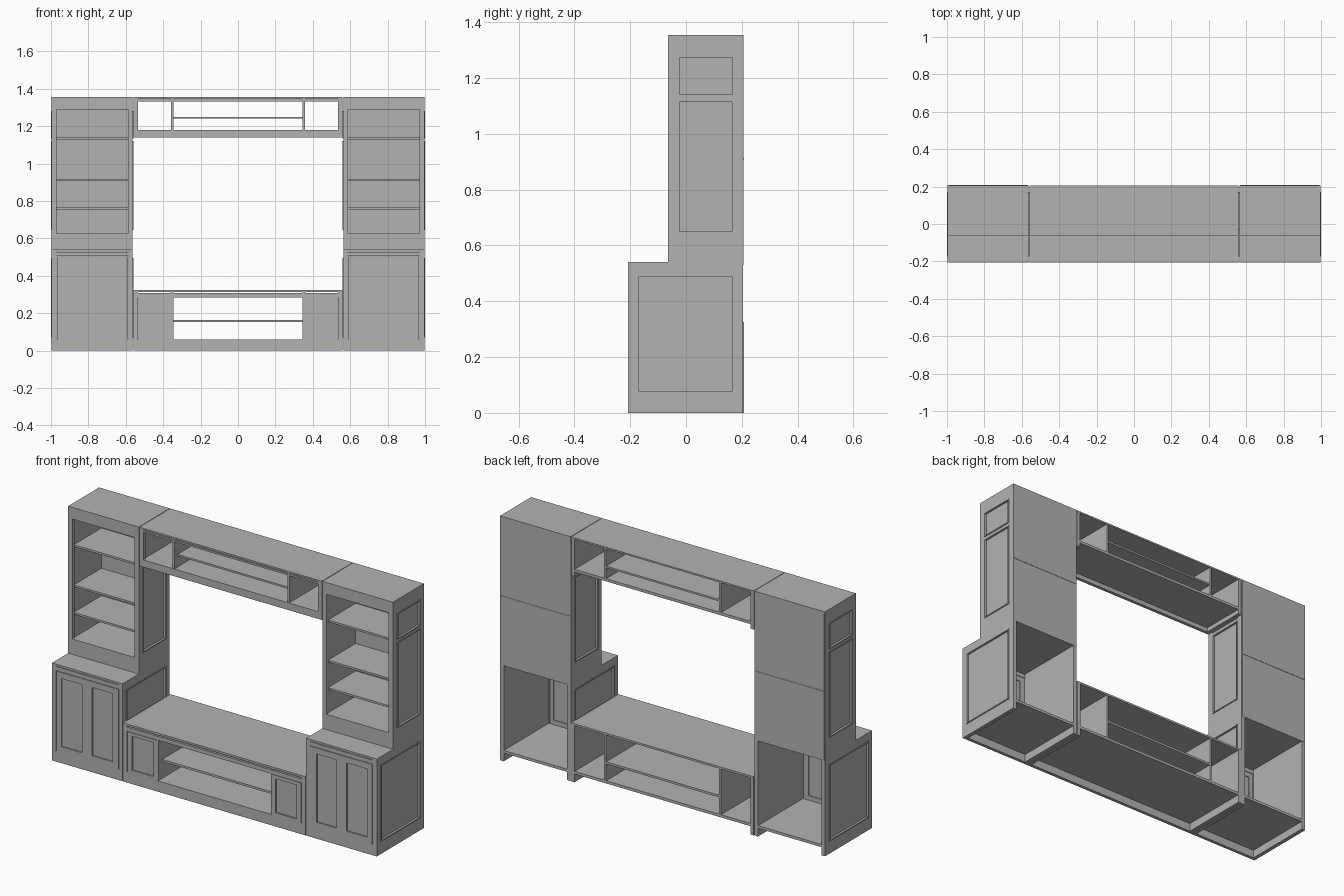
import bpy
import bmesh
from mathutils import Vector

if "Cube" in bpy.data.objects:
    bpy.data.objects.remove(bpy.data.objects["Cube"])

GREY = (0.45, 0.45, 0.45, 1)
paint = bpy.data.materials.new("grey_paint")
paint.use_nodes = True
paint.diffuse_color = GREY
paint.node_tree.nodes["Principled BSDF"].inputs["Base Color"].default_value = GREY


def finish(name, bm, mirror):
    bmesh.ops.recalc_face_normals(bm, faces=bm.faces[:])
    mesh = bpy.data.meshes.new(name)
    bm.to_mesh(mesh)
    bm.free()
    mesh.materials.append(paint)
    ob = bpy.data.objects.new(name, mesh)
    bpy.context.collection.objects.link(ob)
    if mirror:
        ob.modifiers.new("Mirror", 'MIRROR').use_mirror_merge = False


def board(name, x, y, z, mirror=False):
    """Plain box between the given limits."""
    lattice(name, 'x', y, z, [], x[0], x[1] - x[0], mirror)


def lattice(name, axis, us, vs, holes, at, thick, mirror=False):
    """Board cut on a grid, with (column, row) cells left open."""
    bm = bmesh.new()

    def place(u, v):
        return (at, u, v) if axis == 'x' else (u, at, v)

    grid = [[bm.verts.new(place(u, v)) for v in vs] for u in us]
    for i in range(len(us) - 1):
        for j in range(len(vs) - 1):
            if (i, j) not in holes:
                bm.faces.new((grid[i][j], grid[i + 1][j],
                              grid[i + 1][j + 1], grid[i][j + 1]))
    out = bmesh.ops.extrude_face_region(bm, geom=bm.faces[:])
    moved = [g for g in out["geom"] if isinstance(g, bmesh.types.BMVert)]
    shift = Vector((thick, 0, 0) if axis == 'x' else (0, thick, 0))
    bmesh.ops.translate(bm, verts=moved, vec=shift)
    finish(name, bm, mirror)


def trim(name, axis, u, v, at, thick, mirror=False):
    """Thin moulding around a panel."""
    w = 0.006
    lattice(name, axis, [u[0], u[0] + w, u[1] - w, u[1]],
            [v[0], v[0] + w, v[1] - w, v[1]], [(1, 1)], at, thick, mirror)


BACK = 0.205
LOW, UP = -0.207, -0.065          # front planes of base and upper units
IN, OUT = 0.563, 0.996            # tower sides
WALL = 0.022

# Tower walls: framed on the outer faces, with moulded recessed panels
for side, x, face in (("inner", IN, 1), ("outer", OUT, -1)):
    lattice(f"base_{side}_side", 'x', [LOW + 0.018, -0.175, 0.17, BACK],
            [0, 0.07, 0.495, 0.53], [(1, 1)], x, face * WALL, True)
    lattice(f"upper_{side}_side", 'x', [UP + 0.018, -0.03, 0.17, BACK],
            [0.54, 0.645, 1.12, 1.135, 1.28, 1.345],
            [(1, 1), (1, 3)], x, face * WALL, True)
    panels = (("base", (-0.175, 0.17), (0.07, 0.495)),
              ("upper", (-0.03, 0.17), (0.645, 1.12)),
              ("top", (-0.03, 0.17), (1.135, 1.28)))
    for label, y, z in panels:
        near, far = sorted((x + face * 0.008, x + face * WALL))
        board(f"{label}_{side}_panel", (near, far), y, z, True)
        trim(f"{label}_{side}_trim", 'x', y, z, x - face * 0.004, face * 0.012, True)

# Tower base: face frame, paired doors, top and floor
lattice("base_face_frame", 'y', [IN, 0.585, 0.97, OUT],
        [0, 0.06, 0.505, 0.527, 0.534], [(1, 1), (1, 3)], LOW, 0.018, True)
lattice("base_doors", 'y', [0.588, 0.62, 0.755, 0.805, 0.945, 0.967],
        [0.06, 0.085, 0.475, 0.502], [(1, 1), (3, 1)], LOW, 0.018, True)
for x in ((0.62, 0.755), (0.805, 0.945)):
    board("door_panel", x, (LOW + 0.008, LOW + 0.014), (0.085, 0.475), True)
    trim("door_trim", 'y', x, (0.085, 0.475), LOW, 0.008, True)
board("base_top", (IN, OUT), (LOW, BACK), (0.53, 0.54), True)
board("base_floor", (IN + WALL, OUT - WALL), (LOW + 0.018, BACK), (0.045, 0.06), True)

# Tower bookcase: face frame, shelves, back in two sheets, top
lattice("bookcase_face_frame", 'y', [IN, 0.588, 0.97, OUT],
        [0.54, 0.625, 1.29, 1.345], [(1, 1)], UP, 0.018, True)
for z in (0.625, 0.765, 0.917, 1.14):
    board("bookcase_shelf", (IN + WALL, OUT - WALL), (UP + 0.018, 0.197),
          (z - 0.011, z), True)
board("bookcase_back_lower", (IN + 0.004, OUT - 0.004), (0.195, 0.206), (0.53, 0.908), True)
board("bookcase_back_upper", (IN + 0.004, OUT - 0.004), (0.195, 0.206), (0.912, 1.345), True)
board("back_joint_strip", (IN + 0.004, OUT - 0.004), (0.2, 0.208), (0.906, 0.914), True)
board("bookcase_top", (IN, OUT), (UP, 0.206), (1.345, 1.355), True)

# Low console between the towers
END = 0.56
lattice("console_face_frame", 'y', [-END, -0.535, -0.35, 0.35, 0.535, END],
        [0, 0.06, 0.285, 0.307, 0.314],
        [(1, 1), (2, 1), (3, 1), (1, 3), (2, 3), (3, 3)], LOW, 0.018)
board("console_top", (-END, END), (LOW, 0.207), (0.314, 0.325))
board("console_floor", (-END, END), (LOW + 0.018, BACK), (0.045, 0.06))
board("console_end", (0.54, END), (LOW + 0.018, 0.207), (0, 0.314), True)
board("console_divider", (0.346, 0.358), (LOW + 0.003, BACK), (0.06, 0.314), True)
board("console_shelf", (-0.346, 0.346), (-0.17, BACK), (0.153, 0.165))
lattice("console_door", 'y', [0.353, 0.37, 0.51, 0.532],
        [0.06, 0.07, 0.27, 0.283], [(1, 1)], LOW, 0.018, True)
board("console_door_panel", (0.37, 0.51), (LOW + 0.008, LOW + 0.014), (0.07, 0.27), True)
trim("console_door_trim", 'y', (0.37, 0.51), (0.07, 0.27), LOW, 0.008, True)

# Overhead bridge between the towers
lattice("bridge_face_frame", 'y', [-END, -0.535, 0.535, END],
        [1.14, 1.18, 1.332, 1.342, 1.347], [(1, 1), (1, 3)], UP, 0.018)
board("bridge_top", (-END, END), (UP, 0.206), (1.346, 1.355))
board("bridge_floor", (-END, END), (UP + 0.018, BACK), (1.165, 1.18))
board("bridge_end", (0.54, END), (UP + 0.018, BACK), (1.14, 1.346), True)
board("bridge_divider", (0.346, 0.358), (UP + 0.003, BACK), (1.18, 1.346), True)
board("bridge_shelf", (-0.346, 0.346), (UP + 0.03, BACK), (1.24, 1.25))
